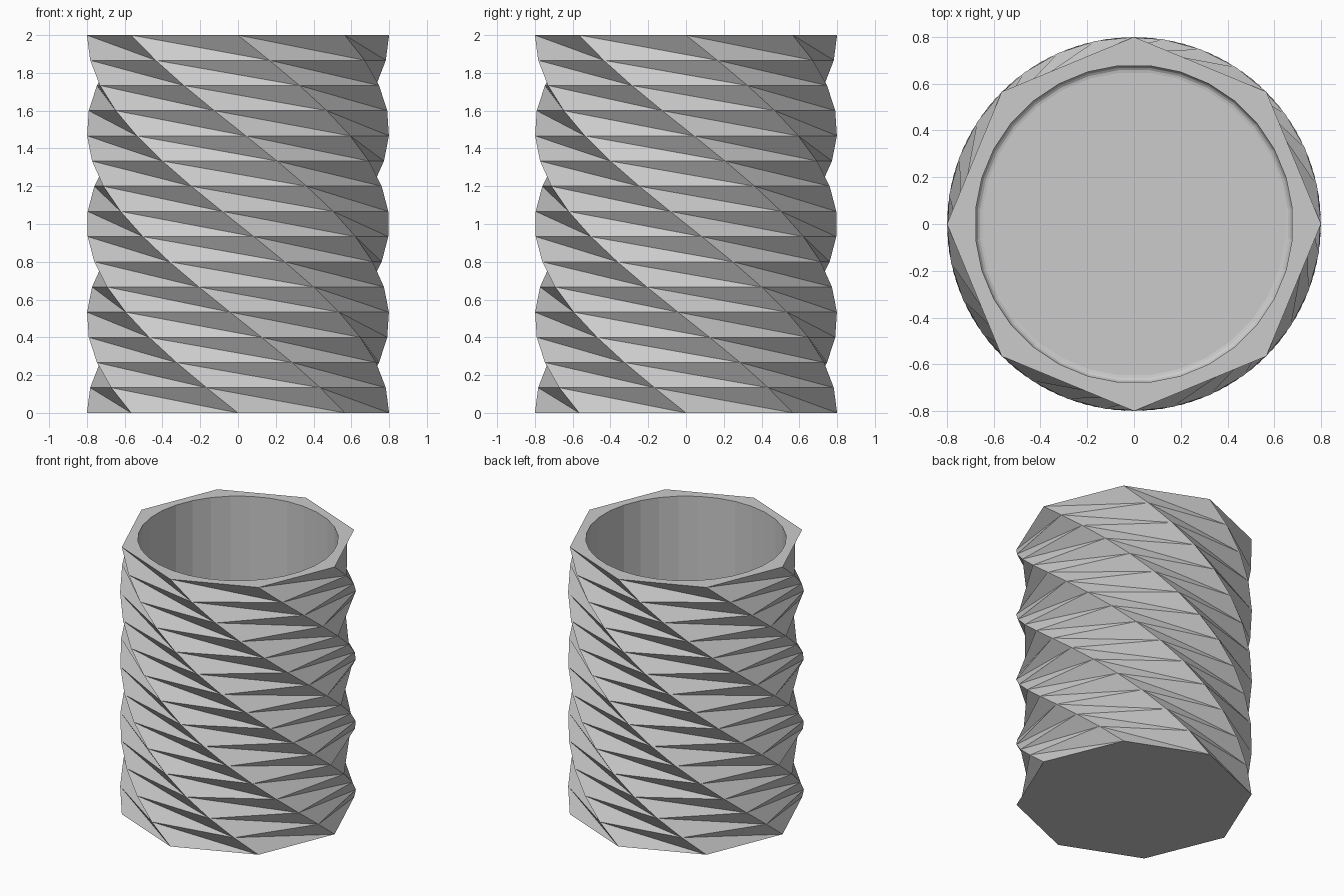
import bpy, bmesh
from math import sin, cos, pi, radians

cube = bpy.data.objects.get("Cube")
if cube:
    bpy.data.objects.remove(cube, do_unlink=True)

HEIGHT, RADIUS, SIDES = 2.0, 0.8, 8
LAYERS, TWIST = 15, radians(-12)
BORE, BORE_SIDES = 0.68, 32
FLOOR, FILLET, FILLET_STEPS = 0.12, 0.03, 4

grey = bpy.data.materials.new("plain_grey")
grey.use_nodes = True
colour = (0.6, 0.6, 0.6, 1)
grey.diffuse_color = colour
grey.node_tree.nodes["Principled BSDF"].inputs["Base Color"].default_value = colour

bm = bmesh.new()


def ring(radius, z, sides, phase):
    return [bm.verts.new((radius * cos(phase + 2 * pi * i / sides),
                          radius * sin(phase + 2 * pi * i / sides), z))
            for i in range(sides)]


def loop_edges(verts):
    return [bm.edges.get((v, verts[i - 1])) for i, v in enumerate(verts)]


# Twisted octagonal outside, each panel folded along its long diagonal
outer = [ring(RADIUS, HEIGHT * k / LAYERS, SIDES, TWIST * k)
         for k in range(LAYERS + 1)]
for low, high in zip(outer, outer[1:]):
    for i in range(SIDES):
        j = (i + 1) % SIDES
        bm.faces.new((low[i], low[j], high[i]))
        bm.faces.new((low[j], high[j], high[i]))

# Flat base
bm.faces.new(outer[0][::-1])

# Round bore with a small fillet down to the floor
half = pi / BORE_SIDES
profile = [(BORE, HEIGHT)]
for s in range(FILLET_STEPS + 1):
    a = pi / 2 * s / FILLET_STEPS
    profile.append((BORE - FILLET * (1 - cos(a)), FLOOR + FILLET * (1 - sin(a))))
inner = [ring(r, z, BORE_SIDES, half) for r, z in profile]
for high, low in zip(inner, inner[1:]):
    for i in range(BORE_SIDES):
        j = (i + 1) % BORE_SIDES
        bm.faces.new((low[j], low[i], high[i], high[j]))
bm.faces.new(inner[-1])

# Rim between the octagon and the bore
bmesh.ops.triangle_fill(bm, use_beauty=True, normal=(0, 0, 1),
                        edges=loop_edges(outer[-1]) + loop_edges(inner[0]))
bmesh.ops.recalc_face_normals(bm, faces=bm.faces[:])

mesh = bpy.data.meshes.new("twisted_vase")
bm.to_mesh(mesh)
bm.free()
mesh.materials.append(grey)
vase = bpy.data.objects.new("twisted_vase", mesh)
bpy.context.collection.objects.link(vase)
